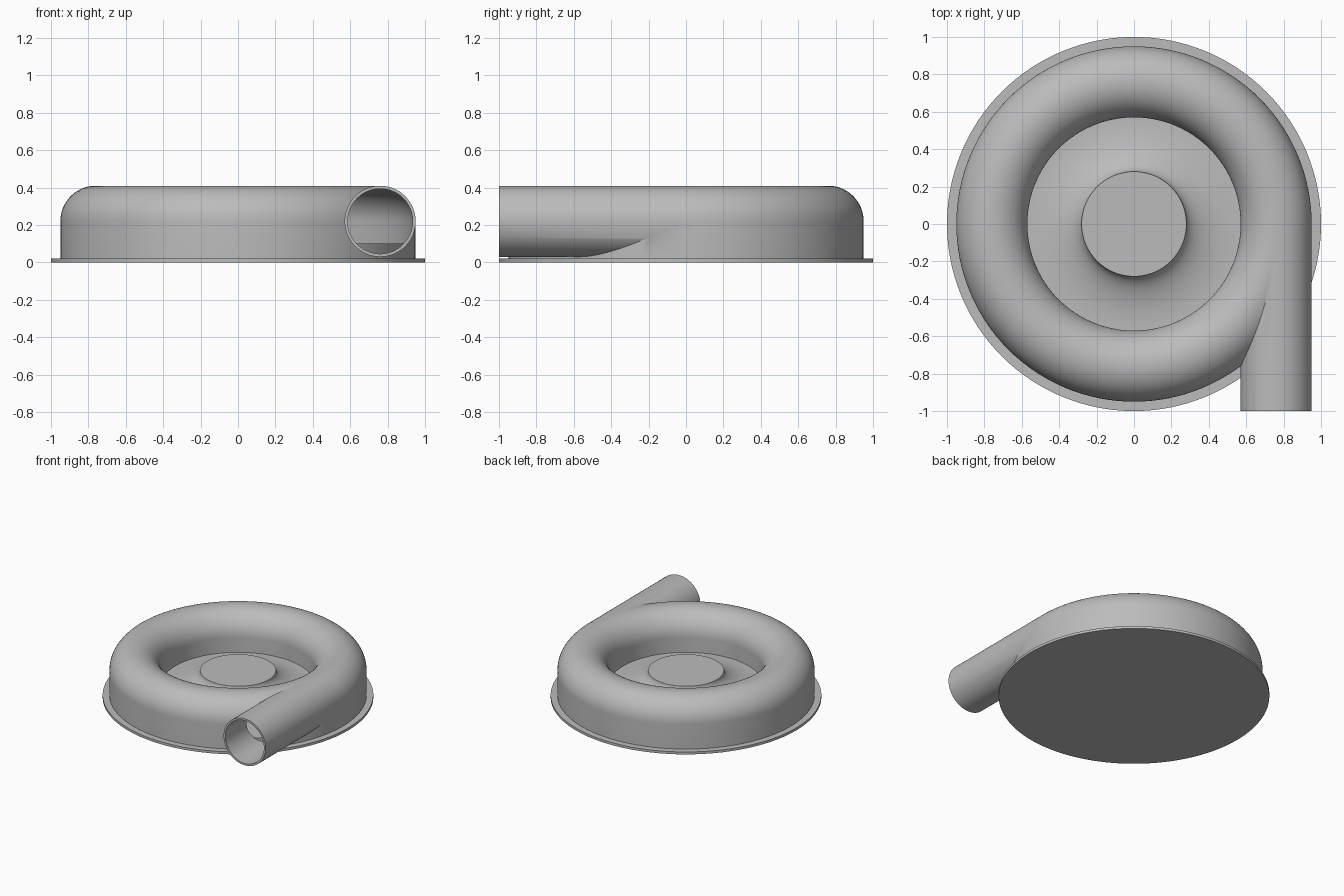
import bpy, bmesh
from math import sin, cos, pi, radians

cube = bpy.data.objects.get("Cube")
if cube:
    bpy.data.objects.remove(cube, do_unlink=True)

# Single cast-metal colour
grey = bpy.data.materials.new("cast_grey")
grey.use_nodes = True
colour = (0.5, 0.5, 0.5, 1)
grey.diffuse_color = colour
grey.node_tree.nodes["Principled BSDF"].inputs["Base Color"].default_value = colour

RING, MID, TUBE, WALL = 0.76, 0.22, 0.19, 0.016


def finish(name, bm):
    bmesh.ops.remove_doubles(bm, verts=bm.verts, dist=1e-5)
    bmesh.ops.recalc_face_normals(bm, faces=bm.faces)
    mesh = bpy.data.meshes.new(name)
    bm.to_mesh(mesh)
    bm.free()
    mesh.materials.append(grey)
    obj = bpy.data.objects.new(name, mesh)
    bpy.context.collection.objects.link(obj)
    return obj


def revolve(name, profile, closed=False, steps=128):
    """Spin a list of (radius, height) points around z."""
    bm = bmesh.new()
    verts = [bm.verts.new((r, 0, z)) for r, z in profile]
    pairs = list(zip(verts, verts[1:]))
    if closed:
        pairs.append((verts[-1], verts[0]))
    edges = [bm.edges.new(p) for p in pairs]
    bmesh.ops.spin(bm, geom=verts + edges, cent=(0, 0, 0), axis=(0, 0, 1),
                   angle=2 * pi, steps=steps, use_merge=True)
    return finish(name, bm)


def scroll(name, radius, bottom):
    """Ring with a half-round top and straight walls."""
    arc = [(RING + radius * cos(pi * i / 32), MID + radius * sin(pi * i / 32))
           for i in range(33)]
    return revolve(name, [(RING + radius, bottom)] + arc + [(RING - radius, bottom)], True)


def pipe(name, radius, y0, y1):
    """Straight solid round bar along y."""
    bm = bmesh.new()
    ends = []
    for y in (y0, y1):
        ends.append([bm.verts.new((RING + radius * cos(pi * i / 32), y,
                                   MID + radius * sin(pi * i / 32))) for i in range(64)])
        bm.faces.new(ends[-1])
    a, b = ends
    for i in range(64):
        j = (i + 1) % 64
        bm.faces.new((a[i], a[j], b[j], b[i]))
    return finish(name, bm)


def boolean(target, other, operation):
    mod = target.modifiers.new(operation.lower(), 'BOOLEAN')
    mod.operation, mod.solver, mod.object = operation, 'EXACT', other
    bpy.context.view_layer.objects.active = target
    bpy.ops.object.modifier_apply(modifier=mod.name)
    bpy.data.objects.remove(other, do_unlink=True)


# Hollow scroll casing with its tangential outlet
casing = scroll("scroll_casing", TUBE, 0.015)
boolean(casing, pipe("outlet", TUBE, -1, 0.015), 'UNION')
boolean(casing, scroll("scroll_bore", TUBE - WALL, 0.005), 'DIFFERENCE')
boolean(casing, pipe("outlet_bore", TUBE - WALL, -1.1, 0.01), 'DIFFERENCE')

# Mounting flange
flange = revolve("mounting_flange", [(0, 0), (1, 0), (1, 0.02), (0, 0.02)])

# Floor plate rising in a concave flare to the flat hub
flare = [(0.57 - 0.29 * cos(t), MID - 0.12 * sin(t))
         for t in (pi / 2 * i / 16 for i in range(17))]
hub = revolve("hub_and_floor", [(0, MID)] + flare + [(0.94, 0.1), (0.94, 0.01), (0, 0.01)])

# Smooth shading with crisp edges
bpy.ops.object.select_all(action='DESELECT')
for obj in (casing, flange, hub):
    obj.select_set(True)
bpy.context.view_layer.objects.active = casing
bpy.ops.object.shade_smooth_by_angle(angle=radians(30))
